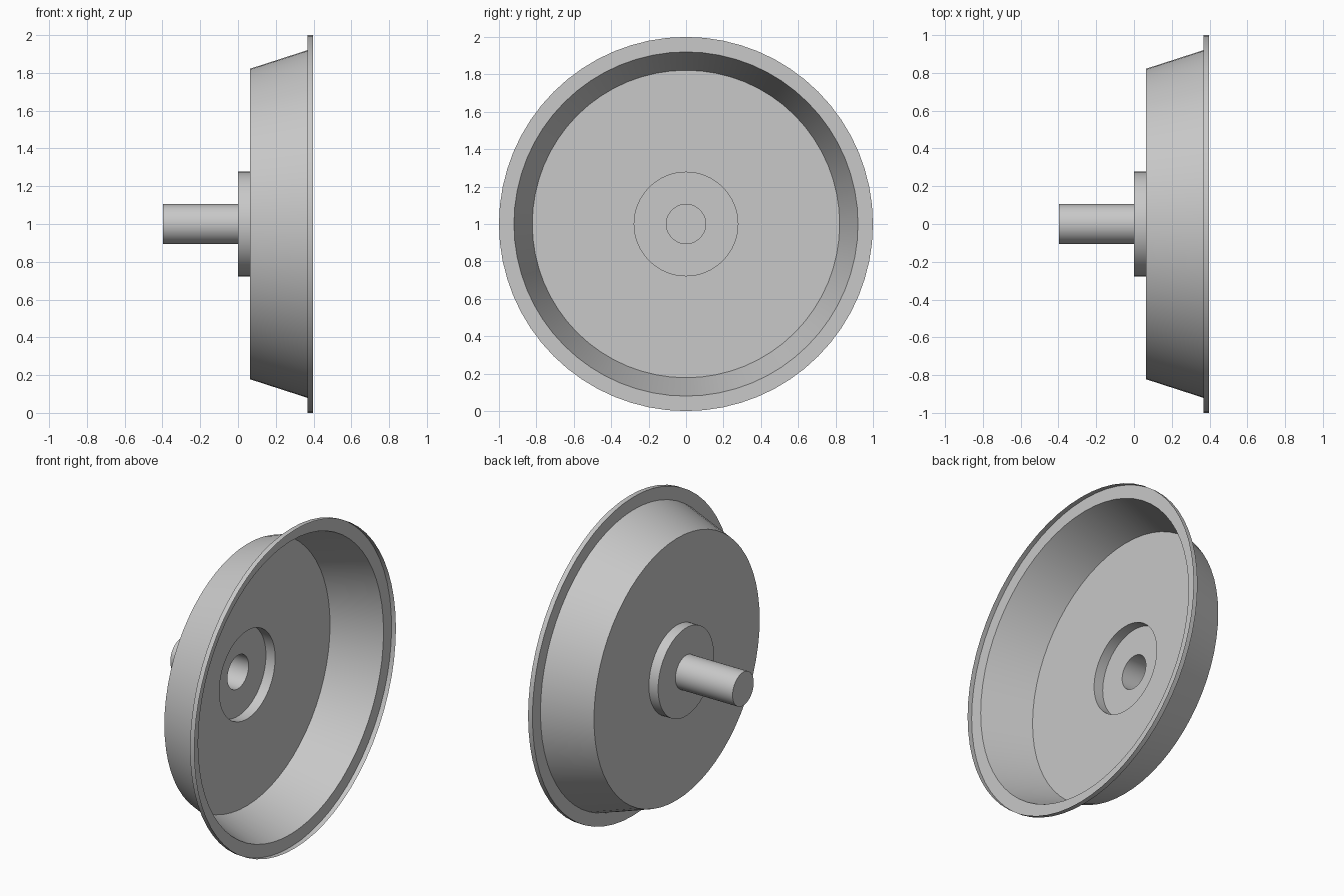
import bpy, bmesh, math

cube = bpy.data.objects.get("Cube")
if cube:
    bpy.data.objects.remove(cube, do_unlink=True)

SEGMENTS = 64
CENTRE_Z = 1.0

grey = bpy.data.materials.new("light grey")
grey.use_nodes = True
colour = (0.58, 0.58, 0.58, 1)
grey.diffuse_color = colour
grey.node_tree.nodes["Principled BSDF"].inputs["Base Color"].default_value = colour


def turned_shell(name, profile, cap_start=False):
    """Turn an (x, radius) profile around the x axis into a thin shell."""
    bm = bmesh.new()
    rings = []
    for x, radius in profile:
        ring = []
        for i in range(SEGMENTS):
            a = math.tau * i / SEGMENTS
            ring.append(bm.verts.new((x, radius * math.cos(a), radius * math.sin(a))))
        rings.append(ring)
    for a, b in zip(rings, rings[1:]):
        for i in range(SEGMENTS):
            j = (i + 1) % SEGMENTS
            bm.faces.new((a[i], a[j], b[j], b[i]))
    if cap_start:
        bm.faces.new(rings[0][::-1])
    mesh = bpy.data.meshes.new(name)
    bm.to_mesh(mesh)
    bm.free()
    mesh.materials.append(grey)
    obj = bpy.data.objects.new(name, mesh)
    obj.location.z = CENTRE_Z
    bpy.context.collection.objects.link(obj)
    bpy.ops.object.select_all(action="DESELECT")
    obj.select_set(True)
    bpy.context.view_layer.objects.active = obj
    bpy.ops.object.shade_smooth_by_angle(angle=math.radians(15))
    return obj


# Hollow shaft, closed at its outer end
turned_shell("shaft", [(-0.397, 0.105), (0, 0.105)], cap_start=True)

# Raised hub, open toward the dish
turned_shell("hub", [(0, 0.105), (0, 0.277), (0.064, 0.277)])

# Dish floor and flared wall
turned_shell("dish", [(0.064, 0.277), (0.064, 0.822), (0.367, 0.92)])

# Flat flange with a short lip around its edge
turned_shell("rim", [(0.367, 0.92), (0.367, 1.0), (0.397, 1.0)])
